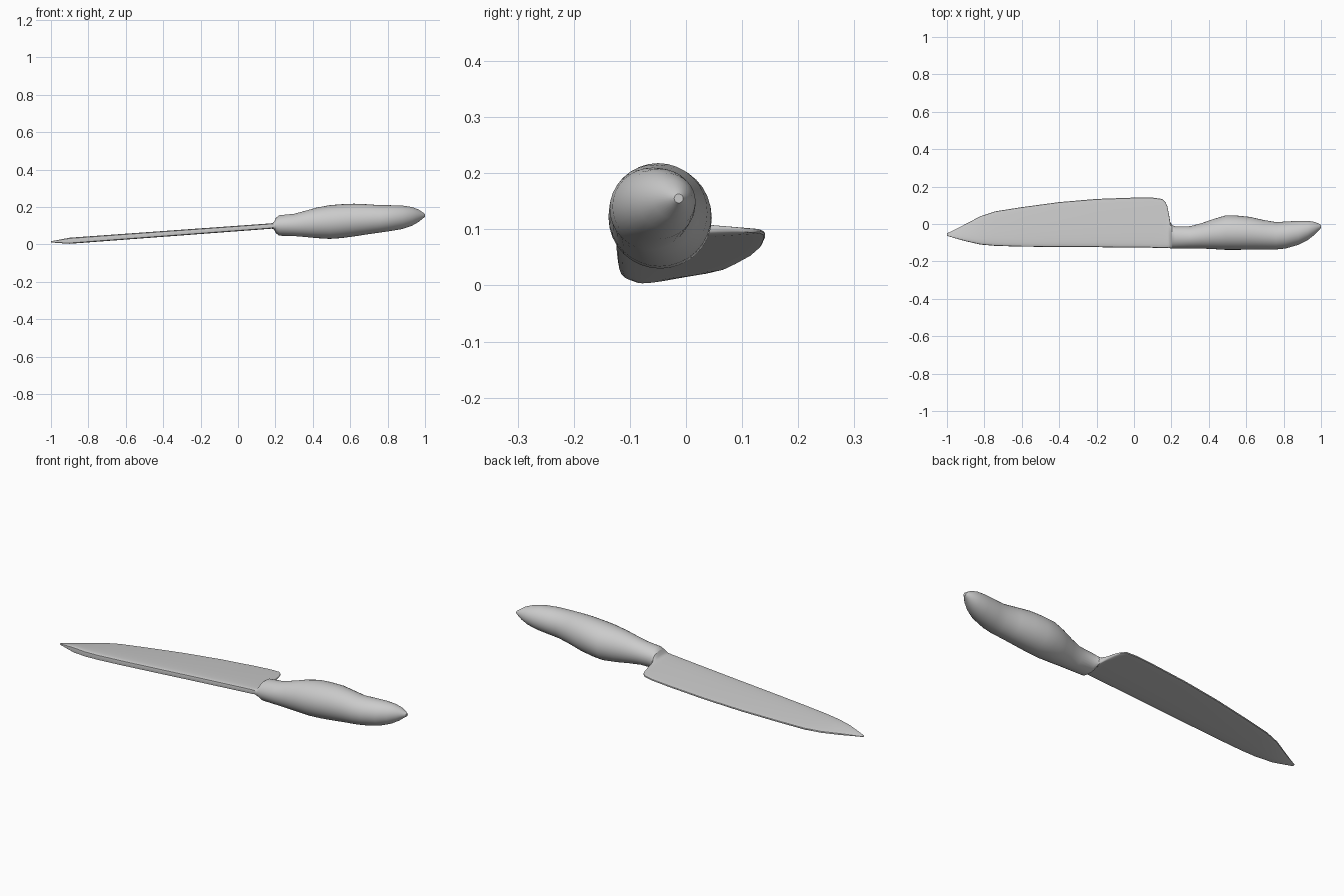
import bpy, bmesh, math

N = 32


def oval(t, s):
    return abs(math.sin(t))


def wedge(t, s):
    # thick spine at -y, thin cutting edge at +y
    return abs(math.sin(t)) ** 0.3 * (1 - 0.7 * s)


def loft(name, stations, section):
    """Skin rings given as (x, y_min, y_max, z_min, z_max, roundness)."""
    bm = bmesh.new()
    rings = []
    for x, y0, y1, z0, z1, r in stations:
        ring = []
        for i in range(N):
            t = 2 * math.pi * i / N
            s = (1 + math.cos(t)) / 2
            h = r * oval(t, s) + (1 - r) * section(t, s)
            sign = 1 if i < N // 2 else -1
            ring.append(bm.verts.new((x, y0 + (y1 - y0) * s,
                                      (z0 + z1) / 2 + sign * h * (z1 - z0) / 2)))
        rings.append(ring)
    for a, b in zip(rings, rings[1:]):
        for i in range(N):
            j = (i + 1) % N
            bm.faces.new((a[i], a[j], b[j], b[i]))
    bm.faces.new(rings[0])
    bm.faces.new(rings[-1])
    bmesh.ops.recalc_face_normals(bm, faces=bm.faces)
    me = bpy.data.meshes.new(name)
    bm.to_mesh(me)
    bm.free()
    ob = bpy.data.objects.new(name, me)
    bpy.context.collection.objects.link(ob)
    bpy.ops.object.select_all(action='DESELECT')
    ob.select_set(True)
    bpy.context.view_layer.objects.active = ob
    bpy.ops.object.shade_smooth_by_angle(angle=math.radians(35))
    return ob


# Blade: outline in plan, rising gently towards the handle
outline = [(-0.9, -0.092, 0.0), (-0.82, -0.11, 0.042), (-0.74, -0.117, 0.068),
           (-0.6, -0.121, 0.09), (-0.4, -0.123, 0.117), (-0.2, -0.124, 0.134),
           (0.0, -0.126, 0.141), (0.1, -0.127, 0.141), (0.15, -0.128, 0.134),
           (0.168, -0.128, 0.118)]
blade = [(-1.0, -0.063, -0.05, 0.01, 0.018, 0),
         (-0.95, -0.078, -0.026, 0.005, 0.029, 0)]
for x, y0, y1 in outline:
    blade.append((x, y0, y1, 0.075 * (x + 0.9), 0.04 + 0.071 * (x + 0.9), 0))
# Heel sweeping into the neck of the handle
blade += [(0.178, -0.129, 0.095, 0.081, 0.117, 0.1),
          (0.187, -0.129, 0.05, 0.08, 0.12, 0.3),
          (0.194, -0.13, 0.01, 0.073, 0.127, 0.6),
          (0.203, -0.13, -0.005, 0.06, 0.143, 1)]
loft("blade", blade, wedge)

# Handle: round grip with a belly and a tapered, upturned butt
handle = [(0.203, -0.13, -0.005, 0.06, 0.143), (0.22, -0.13, -0.013, 0.047, 0.156),
          (0.3, -0.13, -0.012, 0.045, 0.164), (0.36, -0.131, 0.004, 0.04, 0.18),
          (0.42, -0.134, 0.025, 0.034, 0.197), (0.49, -0.138, 0.046, 0.03, 0.21),
          (0.55, -0.138, 0.045, 0.034, 0.215), (0.62, -0.137, 0.038, 0.043, 0.218),
          (0.69, -0.136, 0.022, 0.054, 0.215), (0.76, -0.136, 0.01, 0.064, 0.21),
          (0.81, -0.131, 0.013, 0.071, 0.21), (0.88, -0.111, 0.017, 0.083, 0.208),
          (0.93, -0.085, 0.017, 0.1, 0.2), (0.965, -0.058, 0.011, 0.12, 0.187),
          (0.99, -0.032, 0.001, 0.14, 0.17), (1.0, -0.021, -0.005, 0.147, 0.163)]
loft("handle", [h + (1,) for h in handle], oval)
